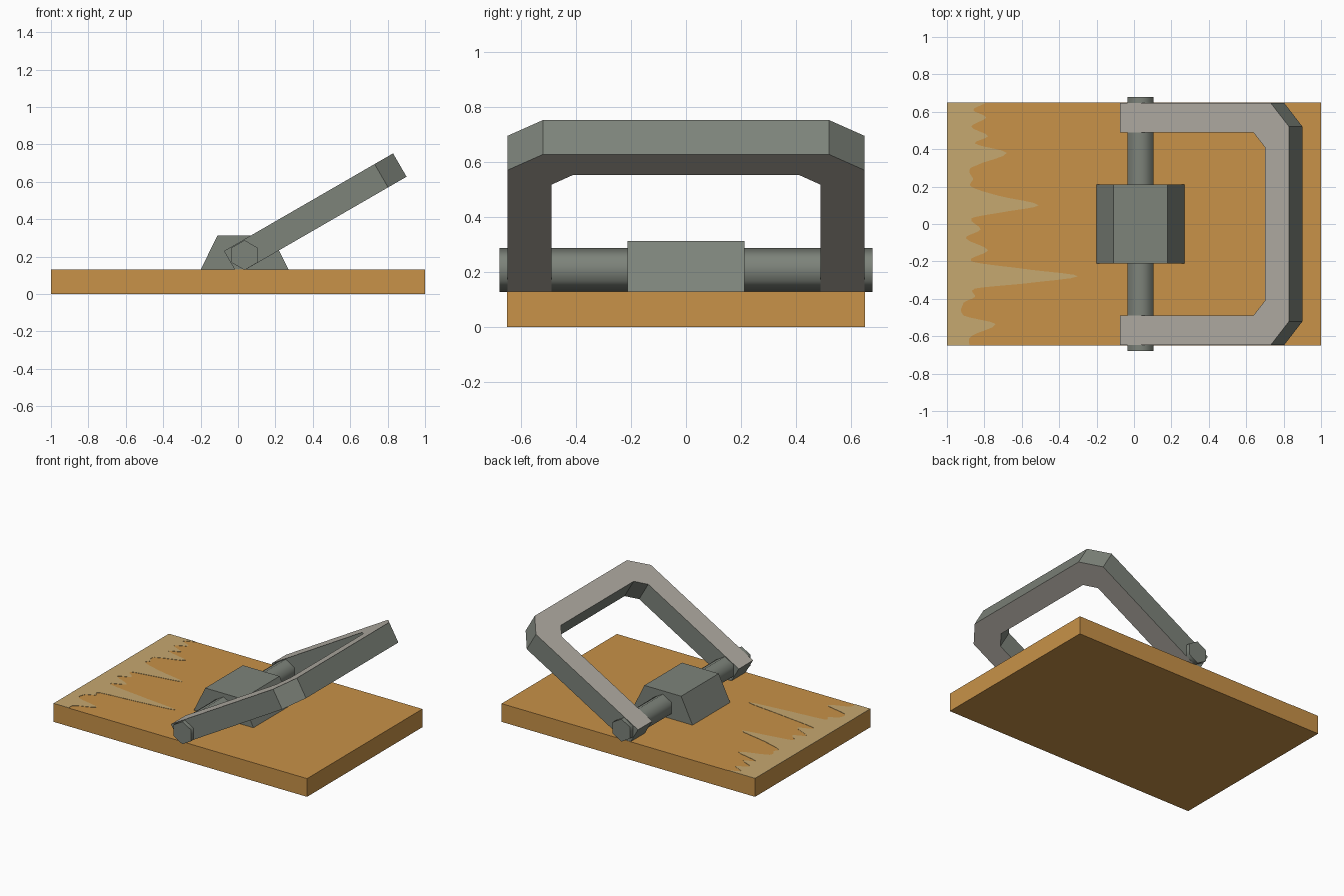
import bpy, bmesh, math
from mathutils import Matrix, Vector

if "Cube" in bpy.data.objects:
    bpy.data.objects.remove(bpy.data.objects["Cube"])


def material(name, rgb):
    m = bpy.data.materials.new(name)
    m.diffuse_color = (*rgb, 1)
    m.use_nodes = True
    m.node_tree.nodes["Principled BSDF"].inputs["Base Color"].default_value = m.diffuse_color
    return m


ORANGE = material("orange paint", (0.578, 0.287, 0.065))
TAN = material("worn tan", (0.565, 0.392, 0.162))
STEEL = material("green grey steel", (0.205, 0.227, 0.195))
PALE = material("pale warm grey", (0.445, 0.418, 0.371))


def prism(name, points, direction, mats):
    """Extrude a closed 3D outline along a direction."""
    bm = bmesh.new()
    face = bm.faces.new([bm.verts.new(p) for p in points])
    ext = bmesh.ops.extrude_face_region(bm, geom=[face], use_keep_orig=True)
    moved = [g for g in ext["geom"] if isinstance(g, bmesh.types.BMVert)]
    bmesh.ops.translate(bm, verts=moved, vec=Vector(direction))
    bmesh.ops.recalc_face_normals(bm, faces=bm.faces)
    me = bpy.data.meshes.new(name)
    bm.to_mesh(me)
    bm.free()
    for m in mats:
        me.materials.append(m)
    ob = bpy.data.objects.new(name, me)
    bpy.context.collection.objects.link(ob)
    return ob


# Base board
prism("base_board", [(-1, -.65, 0), (1, -.65, 0), (1, .65, 0), (-1, .65, 0)],
      (0, 0, .13), [ORANGE])

# Worn strip with ragged edge, laid on the board as a thin plate
edge = [(-.79, .65), (-.86, .61), (-.79, .57), (-.87, .52), (-.78, .47),
        (-.85, .43), (-.68, .38), (-.85, .31), (-.88, .28), (-.86, .24),
        (-.87, .20), (-.72, .15), (-.51, .10), (-.72, .06), (-.87, .03),
        (-.82, -.03), (-.90, -.075), (-.78, -.14), (-.87, -.20),
        (-.55, -.245), (-.30, -.28), (-.60, -.32), (-.85, -.345),
        (-.85, -.39), (-.91, -.42), (-.91, -.49), (-.74, -.535),
        (-.87, -.60), (-.88, -.65)]
ragged = []
for i in range(len(edge) - 1):
    p = [Vector(edge[max(0, min(len(edge) - 1, i + k))]) for k in (-1, 0, 1, 2)]
    for s in range(4):
        t = s / 4
        # Catmull-Rom in x, linear in y
        x = .5 * (2 * p[1].x + (p[2].x - p[0].x) * t
                  + (2 * p[0].x - 5 * p[1].x + 4 * p[2].x - p[3].x) * t ** 2
                  + (3 * p[1].x - p[0].x - 3 * p[2].x + p[3].x) * t ** 3)
        ragged.append((x, p[1].y + (p[2].y - p[1].y) * t, .129))
ragged += [(-.88, -.65, .129), (-1, -.65, .129), (-1, .65, .129)]
prism("worn_strip", ragged, (0, 0, .003), [TAN])

# Pivot block
prism("pivot_block", [(-.2, -.212, .13), (.27, -.212, .13), (.18, -.212, .312),
                      (-.11, -.212, .312)], (0, .424, 0), [STEEL])

# Hexagonal pivot rod, smooth around its length
hexa = [(.035 + .08 * math.sin(a), -.678, .208 + .08 * math.cos(a))
        for a in (i * math.pi / 3 for i in range(6))]
rod = prism("pivot_rod", hexa, (0, 1.356, 0), [STEEL])
bpy.context.view_layer.objects.active = rod
rod.select_set(True)
bpy.ops.object.shade_smooth_by_angle(angle=math.radians(70))

# U-shaped handle: half outline mirrored, extruded, then tilted 30 degrees
outer = [(0, .648), (.93, .648), (1.044, .52)]
inner = [(.895, .41), (.825, .488), (0, .488)]
flip = lambda pts: [(u, -y) for u, y in reversed(pts)]
outline = outer + flip(outer) + flip(inner) + inner
handle = prism("pull_handle", [(u, y, 0) for u, y in outline], (0, 0, -.144),
               [STEEL, PALE])
for f in handle.data.polygons:
    f.material_index = int(abs(f.normal.z) > .9)  # broad faces are pale
handle.data.transform(Matrix.Translation((-.075, 0, .23))
                      @ Matrix.Rotation(-math.radians(30), 4, 'Y'))
